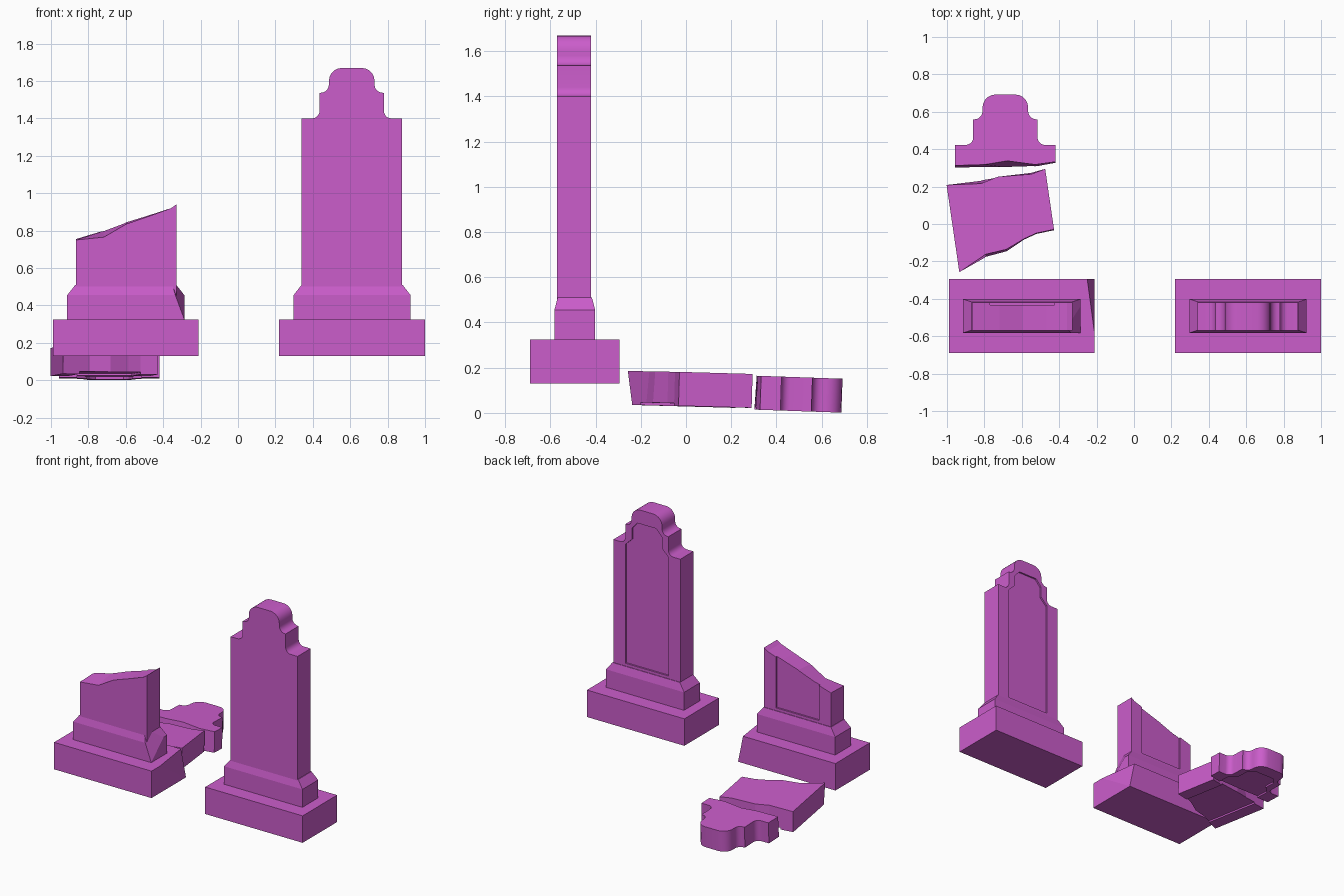
import bpy, bmesh, math
from mathutils import Vector

if "Cube" in bpy.data.objects:
    bpy.data.objects.remove(bpy.data.objects["Cube"])

stone = bpy.data.materials.new("stone")
stone.diffuse_color = (0.6, 0.11, 0.6, 1)
stone.use_nodes = True
stone.node_tree.nodes["Principled BSDF"].inputs["Base Color"].default_value = stone.diffuse_color


def make(name, bm):
    bmesh.ops.recalc_face_normals(bm, faces=bm.faces)
    me = bpy.data.meshes.new(name)
    bm.to_mesh(me)
    bm.free()
    ob = bpy.data.objects.new(name, me)
    ob.data.materials.append(stone)
    bpy.context.collection.objects.link(ob)
    return ob


def place(ob, loc, rot=(0, 0, 0)):
    ob.location = loc
    ob.rotation_euler = [math.radians(a) for a in rot]


def skin(name, rings):
    """Skin a stack of matching closed rings and cap both ends."""
    bm = bmesh.new()
    vs = [[bm.verts.new(p) for p in ring] for ring in rings]
    n = len(vs[0])
    bm.faces.new(vs[0])
    bm.faces.new(vs[-1])
    for a, b in zip(vs, vs[1:]):
        for i in range(n):
            j = (i + 1) % n
            bm.faces.new((a[i], a[j], b[j], b[i]))
    return make(name, bm)


def block(name, levels):
    """Stack of rectangles given as (half_x, half_y, z)."""
    return skin(name, [[(-x, -y, z), (x, -y, z), (x, y, z), (-x, y, z)] for x, y, z in levels])


def slab(name, front, back=None, y0=-0.075, y1=0.075):
    """Thick plate between a front and a back (x, z) outline."""
    return skin(name, [[(x, y0, z) for x, z in front], [(x, y1, z) for x, z in back or front]])


def chip(ob, a, b, c):
    """Knock a corner off along the plane through three points."""
    a, b, c = Vector(a), Vector(b), Vector(c)
    n = (b - a).cross(c - a).normalized()
    if (Vector((0, 0, 0.3)) - a).dot(n) > 0:
        n = -n
    bm = bmesh.new()
    bm.from_mesh(ob.data)
    bmesh.ops.bisect_plane(bm, geom=bm.verts[:] + bm.edges[:] + bm.faces[:],
                           plane_co=a, plane_no=n, clear_outer=True)
    bmesh.ops.holes_fill(bm, edges=bm.edges[:], sides=0)
    bmesh.ops.recalc_face_normals(bm, faces=bm.faces)
    bm.to_mesh(ob.data)
    bm.free()


def mirrored(half):
    return half + [(-x, z) for x, z in reversed(half)]


def arc(cx, cz, r, a0, a1, n=5):
    return [(cx + r * math.cos(math.radians(a0 + (a1 - a0) * i / n)),
             cz + r * math.sin(math.radians(a0 + (a1 - a0) * i / n))) for i in range(n + 1)]


# stepped head outline and panel outline, heights measured from the shoulder
SH = 1.40
head = mirrored([(0.268, 0)] + arc(0.212, 0.04, 0.04, 270, 180) + [(0.172, 0.137)]
                + arc(0.165, 0.18, 0.043, 270, 180) + arc(0.052, 0.20, 0.07, 0, 90))


def recess(ob, bottom, shoulder):
    """Cut the shallow panel into the back face."""
    half = [(0.172, bottom), (0.172, shoulder - 0.01), (0.12, shoulder + 0.04),
            (0.12, shoulder + 0.12), (0.075, shoulder + 0.17)]
    cutter = slab("panel_cutter", mirrored(half), y0=0.063, y1=0.15)
    cutter.hide_render = True
    mod = ob.modifiers.new("panel", 'BOOLEAN')
    mod.operation, mod.object = 'DIFFERENCE', cutter
    bpy.context.view_layer.objects.active = ob
    bpy.ops.object.modifier_apply(modifier=mod.name)
    bpy.data.objects.remove(cutter)


def smooth(ob):
    bpy.ops.object.select_all(action='DESELECT')
    ob.select_set(True)
    bpy.context.view_layer.objects.active = ob
    bpy.ops.object.shade_smooth_by_angle(angle=math.radians(30))


# bases and plinths of both gravestones
for side, x in (("whole", 0.61), ("broken", -0.60)):
    base = block(side + "_base", [(0.39, 0.197, 0.13), (0.39, 0.197, 0.325)])
    plinth = block(side + "_plinth", [(0.313, 0.09, 0.32), (0.313, 0.09, 0.455), (0.27, 0.076, 0.51)])
    if side == "broken":
        chip(base, (0.35, 0.197, 0.325), (0.39, -0.1, 0.325), (0.39, 0.197, 0.13))
        chip(plinth, (0.313, -0.09, 0.325), (0.265, -0.09, 0.455), (0.313, 0.05, 0.455))
    place(base, (x, -0.492, 0))
    place(plinth, (x, -0.492, 0))

# whole gravestone slab
whole = slab("whole_slab", [(-0.268, 0.33), (0.268, 0.33)] + [(x, z + SH) for x, z in head])
recess(whole, 0.53, SH)
smooth(whole)
place(whole, (0.608, -0.495, 0))

# standing stump with a sloping fracture
foot = [(0.268, 0.33), (-0.268, 0.33)]
stump = slab("broken_stump",
             foot + [(-0.268, 0.75), (-0.12, 0.765), (0, 0.835), (0.13, 0.88), (0.24, 0.92), (0.268, 0.94)],
             foot + [(-0.268, 0.755), (-0.12, 0.80), (0, 0.845), (0.13, 0.885), (0.24, 0.92), (0.268, 0.94)])
recess(stump, 0.53, SH)
place(stump, (-0.598, -0.495, 0))

# fallen middle piece, panel side down
middle = slab("fallen_middle",
              [(-0.266, -0.274), (-0.113, -0.20), (0, -0.19), (0.104, -0.147), (0.173, -0.127), (0.268, -0.121),
               (0.268, 0.206), (0.19, 0.189), (0.01, 0.201), (-0.084, 0.178), (-0.266, 0.197)],
              [(-0.266, -0.25), (-0.113, -0.21), (0, -0.197), (0.104, -0.147), (0.173, -0.127), (0.268, -0.121),
               (0.268, 0.206), (0.19, 0.20), (0.01, 0.201), (-0.084, 0.198), (-0.266, 0.197)])
recess(middle, -0.6, 0.6)
place(middle, (-0.71, 0.05, 0.103), (-91.6, 0, 8.3))

# fallen top piece, panel side down
top = slab("fallen_top",
           [(-0.268, -0.11), (-0.11, -0.105), (0.01, -0.085), (0.16, -0.105), (0.268, -0.09)] + head,
           [(-0.268, -0.115), (-0.11, -0.113), (0.01, -0.115), (0.16, -0.11), (0.268, -0.09)] + head)
recess(top, -0.6, 0)
smooth(top)
place(top, (-0.688, 0.42, 0.0855), (-92, 0, 0))
